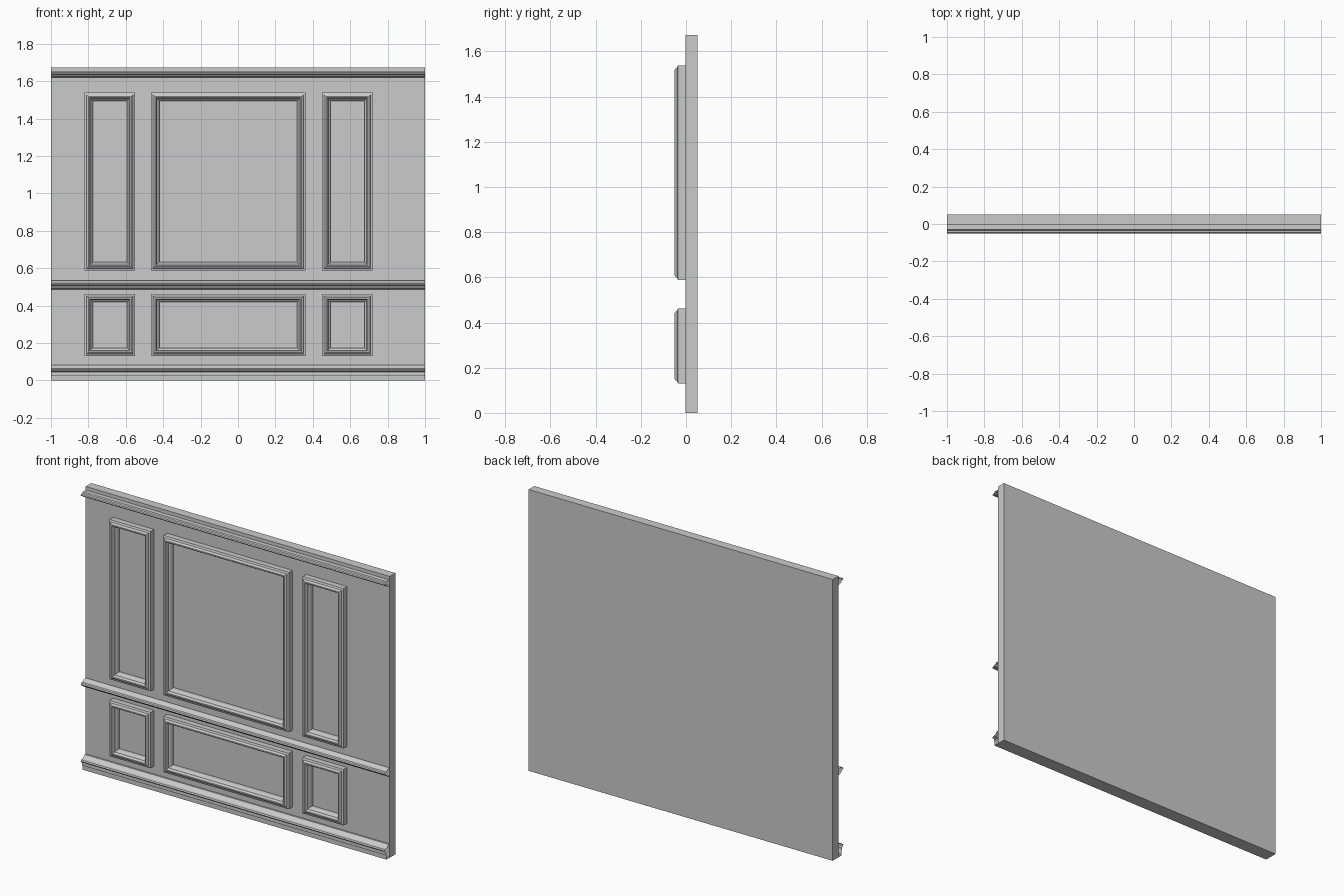
import bpy, bmesh

if "Cube" in bpy.data.objects:
    bpy.data.objects.remove(bpy.data.objects["Cube"])


def finish(name, bm):
    bmesh.ops.recalc_face_normals(bm, faces=bm.faces[:])
    mesh = bpy.data.meshes.new(name)
    bm.to_mesh(mesh)
    bm.free()
    obj = bpy.data.objects.new(name, mesh)
    bpy.context.collection.objects.link(obj)
    return obj


def bridge(bm, rings, closed):
    """Join consecutive profile rings with quads."""
    n = len(rings[0])
    last = len(rings) if closed else len(rings) - 1
    for i in range(last):
        a, b = rings[i], rings[(i + 1) % len(rings)]
        for j in range(n):
            k = (j + 1) % n
            bm.faces.new((a[j], a[k], b[k], b[j]))


def rail(name, profile, z0):
    """Horizontal moulding with open ends; profile is (y, z)."""
    bm = bmesh.new()
    rings = [[bm.verts.new((x, y, z0 + z)) for y, z in profile] for x in (-1, 1)]
    bridge(bm, rings, False)
    return finish(name, bm)


def frame(name, x0, x1, z0, z1):
    """Mitred rectangular moulding; profile is (inset, y)."""
    bm = bmesh.new()
    corners = [(x0, z0, 1, 1), (x1, z0, -1, 1), (x1, z1, -1, -1), (x0, z1, 1, -1)]
    rings = [[bm.verts.new((x + sx * d, y, z + sz * d)) for d, y in FRAME]
             for x, z, sx, sz in corners]
    bridge(bm, rings, True)
    return finish(name, bm)


FRAME = [(0, 0), (0, -0.036), (0.011, -0.040), (0.013, -0.045), (0.020, -0.050),
         (0.027, -0.050), (0.031, -0.045), (0.033, -0.034), (0.041, -0.028),
         (0.044, -0.020), (0.044, 0)]
TOP = [(0, 0.034), (-0.030, 0.034), (-0.034, 0.028), (-0.046, 0.026), (-0.050, 0.021),
       (-0.046, 0.016), (-0.034, 0.014), (-0.030, 0.006), (-0.012, 0), (0, 0)]
CHAIR = [(0, 0.048), (-0.012, 0.048), (-0.030, 0.040), (-0.034, 0.034), (-0.046, 0.032),
         (-0.050, 0.026), (-0.046, 0.020), (-0.034, 0.018), (-0.030, 0.008),
         (-0.012, 0), (0, 0)]
BASE = [(0, 0.083), (-0.012, 0.083), (-0.020, 0.074), (-0.032, 0.066), (-0.046, 0.064),
        (-0.050, 0.057), (-0.046, 0.050), (-0.036, 0.046), (-0.036, 0.030),
        (-0.032, 0.024), (-0.032, 0), (0, 0)]

# Wall slab
bm = bmesh.new()
bmesh.ops.create_cube(bm, size=1)
for v in bm.verts:
    v.co = (v.co.x * 2, v.co.y * 0.053 + 0.0235, (v.co.z + 0.5) * 1.673)
finish("wall_panel", bm)

# Horizontal mouldings
rail("top_rail", TOP, 1.618)
rail("chair_rail", CHAIR, 0.487)
rail("baseboard", BASE, 0)

# Upper and lower rows of picture-frame mouldings
for row, z0, z1 in (("upper", 0.588, 1.538), ("lower", 0.13, 0.462)):
    for side, x0, x1 in (("left", -0.82, -0.55), ("centre", -0.465, 0.36),
                         ("right", 0.45, 0.72)):
        frame(f"{row}_{side}_frame", x0, x1, z0, z1)
